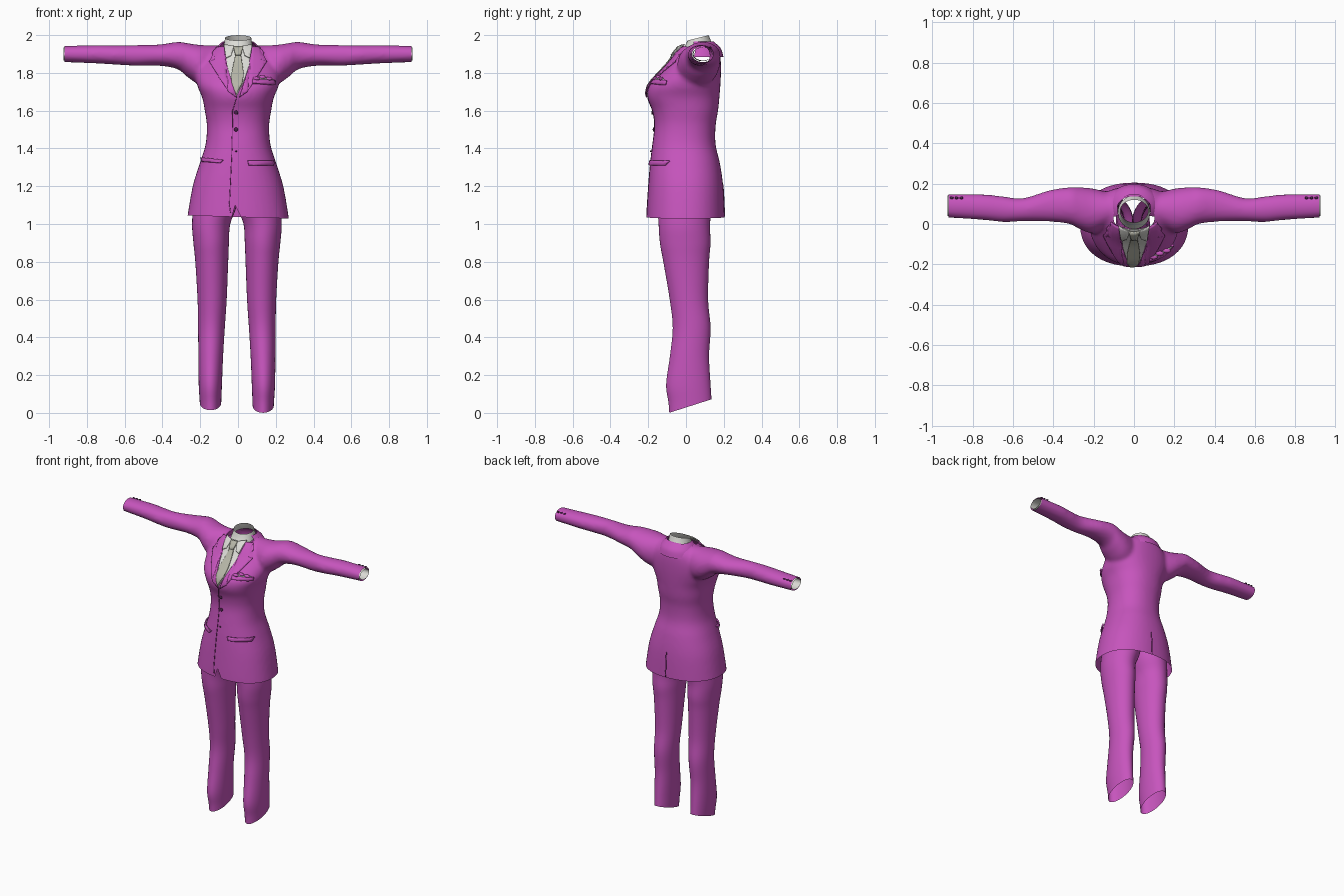
import bpy, bmesh, math
from mathutils import Vector
from mathutils.bvhtree import BVHTree

if "Cube" in bpy.data.objects:
    bpy.data.objects.remove(bpy.data.objects["Cube"], do_unlink=True)


def material(name, color):
    mat = bpy.data.materials.new(name)
    mat.use_nodes = True
    mat.diffuse_color = (*color, 1)
    node = next(n for n in mat.node_tree.nodes if n.type == "BSDF_PRINCIPLED")
    node.inputs["Base Color"].default_value = (*color, 1)
    node.inputs["Roughness"].default_value = 0.8
    return mat


PINK = material("pink cloth", (0.57, 0.09, 0.51))
SEAM = material("dark pink seam", (0.2, 0.03, 0.18))
WHITE = material("shirt white", (0.72, 0.72, 0.68))
GREY = material("tie grey", (0.47, 0.47, 0.39))
DARK = material("button dark", (0.07, 0.015, 0.07))
parts = []


def finish(name, bm, mat):
    mesh = bpy.data.meshes.new(name)
    bm.to_mesh(mesh)
    bm.free()
    mesh.materials.append(mat)
    obj = bpy.data.objects.new(name, mesh)
    bpy.context.collection.objects.link(obj)
    parts.append(obj)
    return obj


def spline(rows, steps=5):
    """Smooth curve through rows of numbers."""
    out = []
    for i in range(len(rows) - 1):
        p0, p1 = rows[max(i - 1, 0)], rows[i]
        p2, p3 = rows[i + 1], rows[min(i + 2, len(rows) - 1)]
        for k in range(steps):
            t = k / steps
            out.append([b + t * (c - a) / 2 + t * t * (a - 2.5 * b + 2 * c - d / 2)
                        + t ** 3 * (1.5 * (b - c) + (d - a) / 2)
                        for a, b, c, d in zip(p0, p1, p2, p3)])
    return out + [list(rows[-1])]


def loft(bm, rows, place, caps=True, power=2.0, sides=40):
    """Rounded sections given as (t, a_min, a_max, b_min, b_max)."""
    def bend(v):
        return math.copysign(abs(v) ** (2 / power), v)
    rings = []
    for t, a0, a1, b0, b1 in spline(rows):
        ring = []
        for i in range(sides):
            ang = math.tau * i / sides
            a = (a0 + a1) / 2 + (a1 - a0) / 2 * bend(math.cos(ang))
            b = (b0 + b1) / 2 + (b1 - b0) / 2 * bend(math.sin(ang))
            ring.append(bm.verts.new(place(t, a, b)))
        rings.append(ring)
    faces = []
    for low, high in zip(rings, rings[1:]):
        for i in range(sides):
            j = (i + 1) % sides
            faces.append(bm.faces.new((low[i], low[j], high[j], high[i])))
    if caps:
        faces += [bm.faces.new(rings[0][::-1]), bm.faces.new(rings[-1])]
    bmesh.ops.recalc_face_normals(bm, faces=faces)


def cut(bm, point, normal, keep=lambda f: True, clear=True):
    """Slice the chosen faces and drop what lies beyond the plane."""
    faces = [f for f in bm.faces if keep(f)]
    geom = faces + list({e for f in faces for e in f.edges}) + list({v for f in faces for v in f.verts})
    bmesh.ops.bisect_plane(bm, geom=geom, plane_co=point, plane_no=normal, clear_outer=clear)


def upright(t, a, b):
    return Vector((a, b, t))


# Jacket body and sleeves, fused into one cloth surface
torso = [(0.97, .275, -.21, .205), (1.04, .268, -.21, .205), (1.2, .24, -.2, .197),
         (1.32, .203, -.19, .18), (1.42, .172, -.178, .157), (1.52, .165, -.167, .157),
         (1.6, .176, -.178, .17), (1.67, .19, -.204, .177), (1.73, .215, -.197, .182),
         (1.79, .225, -.147, .185), (1.85, .21, -.092, .185), (1.9, .17, -.056, .18),
         (1.935, .12, -.026, .165), (1.96, .08, 0, .14), (2.02, .07, .01, .12)]
sleeve = [(.1, .0, .15, 1.72, 1.945), (.2, -.045, .175, 1.735, 1.948), (.27, -.025, .182, 1.78, 1.958),
          (.32, 0, .182, 1.82, 1.964), (.42, .012, .167, 1.838, 1.95), (.55, .013, .128, 1.838, 1.947),
          (.65, .01, .137, 1.844, 1.946), (.75, .02, .147, 1.85, 1.947), (.95, .033, .148, 1.858, 1.942)]
bm = bmesh.new()
loft(bm, [(z, -w, w, f, b) for z, w, f, b in torso], upright, power=2.25)
for s in (-1, 1):
    loft(bm, sleeve, lambda t, a, b: Vector((s * t, a, b)), power=2.1)
jacket = finish("jacket", bm, PINK)
remesh = jacket.modifiers.new("fuse", "REMESH")
remesh.mode, remesh.voxel_size = "VOXEL", 0.011
relax = jacket.modifiers.new("relax", "SMOOTH")
relax.factor, relax.iterations = 0.5, 8
fused = bpy.data.meshes.new_from_object(jacket.evaluated_get(bpy.context.evaluated_depsgraph_get()))
jacket.modifiers.clear()
jacket.data = fused
bm = bmesh.new()
bm.from_mesh(fused)
tree = BVHTree.FromBMesh(bm)

# Open the hem, cuffs and neck, and split the front hem
cut(bm, (0, 0, 1.037), (-0.03, 0, -1))
for s in (-1, 1):
    cut(bm, (s * .918, 0, 1.9), (s, 0, 0))
cut(bm, (0, .07, 1.95), (0, -.25, 1), lambda f: abs(f.calc_center_median().x) < .12 and f.calc_center_median().z > 1.8)
apex = Vector((-.015, 0, 1.1))
sides = [Vector((-.07, 0, .02)), Vector((.07, 0, .035))]


def near_split(f):
    c = f.calc_center_median()
    return c.y < 0 and c.z < 1.12 and abs(c.x) < .1


for n in sides:
    cut(bm, apex, n, near_split, clear=False)
gap = [f for f in bm.faces if near_split(f) and all((f.calc_center_median() - apex).dot(n) < 0 for n in sides)]
bmesh.ops.delete(bm, geom=gap, context="FACES")
bm.to_mesh(fused)
bm.free()
fused.materials.clear()
fused.materials.append(PINK)


def touch(x, z, lift, side=-1):
    """Point on the jacket at x, z, raised along its normal."""
    hit, normal, _, _ = tree.ray_cast(Vector((x, side * 2, z)), Vector((0, -side, 0)))
    if hit is None:
        return Vector((x, .05, z))
    return hit + normal * lift


def drape(name, outline, mat, lift, side=-1, thick=0.006, step=0.015):
    """Thin cloth piece laid over the jacket."""
    bm = bmesh.new()
    face = bm.faces.new([bm.verts.new((x, 0, z)) for x, z in outline])
    bmesh.ops.triangulate(bm, faces=[face])
    for axis in (0, 2):
        values = [v.co[axis] for v in bm.verts]
        normal = [0, 0, 0]
        normal[axis] = 1
        low, high = min(values), max(values)
        for k in range(1, int((high - low) / step) + 1):
            point = [0, 0, 0]
            point[axis] = low + k * step
            cut(bm, point, normal, clear=False)
    for v in bm.verts:
        v.co = touch(v.co.x, v.co.z, lift, side)
    obj = finish(name, bm, mat)
    solid = obj.modifiers.new("thickness", "SOLIDIFY")
    solid.thickness, solid.offset = thick, 0


# Shirt front, tie and lapels
drape("shirt_front", [(-.068, 1.935), (-.055, 1.82), (-.042, 1.735), (-.01, 1.675),
                      (.03, 1.75), (.066, 1.86), (.068, 1.935)], WHITE, .003, thick=.004)
drape("tie_blade", [(-.012, 1.9), (-.034, 1.79), (-.034, 1.745), (-.01, 1.685), (.024, 1.745),
                    (.03, 1.79), (.014, 1.9)], GREY, .009)
drape("tie_knot", [(-.024, 1.93), (-.013, 1.885), (.015, 1.885), (.026, 1.93)], GREY, .014, thick=.009)
for s, label in ((1, "left"), (-1, "right")):
    def flip(points):
        return [(s * x, z) for x, z in points]
    drape(label + "_collar_wing", flip([(.02, 1.932), (.035, 1.885), (.062, 1.87), (.072, 1.94)]), WHITE, .013)
    drape(label + "_lapel", flip([(.07, 1.935), (.066, 1.86), (.034, 1.755), (.006, 1.67), (.05, 1.7),
                                  (.1, 1.775), (.15, 1.855), (.115, 1.868), (.135, 1.9), (.11, 1.93)]), PINK, .007)

# Folded jacket collar behind the neck
bm = bmesh.new()
loft(bm, [(1.885, -.14, .14, -.04, .198), (1.93, -.117, .117, -.02, .184),
          (1.965, -.083, .083, 0, .147)], upright, caps=False)
bmesh.ops.delete(bm, geom=[v for v in bm.verts if v.co.y < .035], context="VERTS")
finish("jacket_collar", bm, PINK)

# Standing shirt collar and fold
bm = bmesh.new()
loft(bm, [(1.935, -.08, .08, -.025, .14), (1.96, -.073, .075, -.006, .13),
          (1.987, -.068, .07, .008, .12)],
     lambda t, a, b: Vector((a, b, t + .25 * (b - .07))), caps=False)
finish("shirt_collar", bm, WHITE)

# Front edge, back vent and pockets
drape("front_edge", [(-.008, 1.675), (-.03, 1.6), (-.034, 1.4), (-.047, 1.1), (-.042, 1.06),
                     (-.038, 1.06), (-.043, 1.1), (-.03, 1.4), (-.026, 1.6), (-.004, 1.675)],
      SEAM, .001, thick=.003)
drape("back_vent", [(.012, 1.04), (.012, 1.21), (.018, 1.21), (.018, 1.04)], SEAM, .001, 1, .003)
drape("left_pocket_flap", [(.05, 1.335), (.055, 1.31), (.18, 1.308), (.185, 1.332)], PINK, .008, thick=.009)
drape("right_pocket_flap", [(-.075, 1.338), (-.09, 1.322), (-.185, 1.328), (-.188, 1.35)], PINK, .008, thick=.009)
drape("breast_pocket", [(.075, 1.742), (.075, 1.762), (.19, 1.758), (.19, 1.735)], PINK, .006, thick=.009)
drape("pocket_square_edge", [(.08, 1.76), (.1, 1.772), (.165, 1.77), (.185, 1.757)], WHITE, .007)


def blob(name, center, size, mat):
    bm = bmesh.new()
    bmesh.ops.create_uvsphere(bm, u_segments=16, v_segments=8, radius=1)
    for v in bm.verts:
        v.co = center + Vector([c * d for c, d in zip(v.co, size)])
    finish(name, bm, mat)


for i, (x, z) in enumerate(((.095, 1.765), (.125, 1.772), (.158, 1.765))):
    blob(f"pocket_square_fold_{i}", touch(x, z, .008), (.02, .012, .01), PINK)

# Buttons on the front and on the sleeves
for i, (z, r) in enumerate(((1.59, .011), (1.5, .011), (1.385, .005))):
    blob(f"front_button_{i}", touch(-.01, z, .003), (r, .006, r), DARK)
for s in (-1, 1):
    for i in range(3):
        x = s * (.855 + .024 * i)
        hit, normal, _, _ = tree.ray_cast(Vector((x, .128, 3)), Vector((0, 0, -1)))
        blob(f"sleeve_button_{s}_{i}", hit + normal * .002, (.009, .007, .005), DARK)

# Shirt cuffs and trouser legs
for s, label in ((1, "left"), (-1, "right")):
    bm = bmesh.new()
    loft(bm, [(.82, .035, .138, 1.862, 1.936), (.923, .04, .14, 1.866, 1.934)],
         lambda t, a, b: Vector((s * t, a, b)), caps=False)
    finish(label + "_shirt_cuff", bm, WHITE)
    bm = bmesh.new()
    loft(bm, [(1.3, 0, .17, -.14, .13), (1.12, -.004, .225, -.15, .14), (1.0, .035, .237, -.145, .127),
              (.9, .042, .23, -.138, .13), (.8, .046, .22, -.12, .122), (.6, .054, .208, -.086, .117),
              (.45, .064, .205, -.07, .13), (.3, .073, .204, -.085, .122), (.15, .079, .202, -.105, .13),
              (.05, .083, .196, -.092, .136), (-.06, .087, .19, -.085, .138)],
         lambda t, a, b: Vector((s * a - .006, b, t)), caps=False)
    cut(bm, (0, -.09, .007 - s * .007), (0, .32, -1))
    finish(label + "_trouser_leg", bm, PINK)

for obj in bpy.context.selected_objects:
    obj.select_set(False)
for obj in parts:
    obj.select_set(True)
bpy.context.view_layer.objects.active = jacket
bpy.ops.object.shade_smooth_by_angle(angle=math.radians(40))
